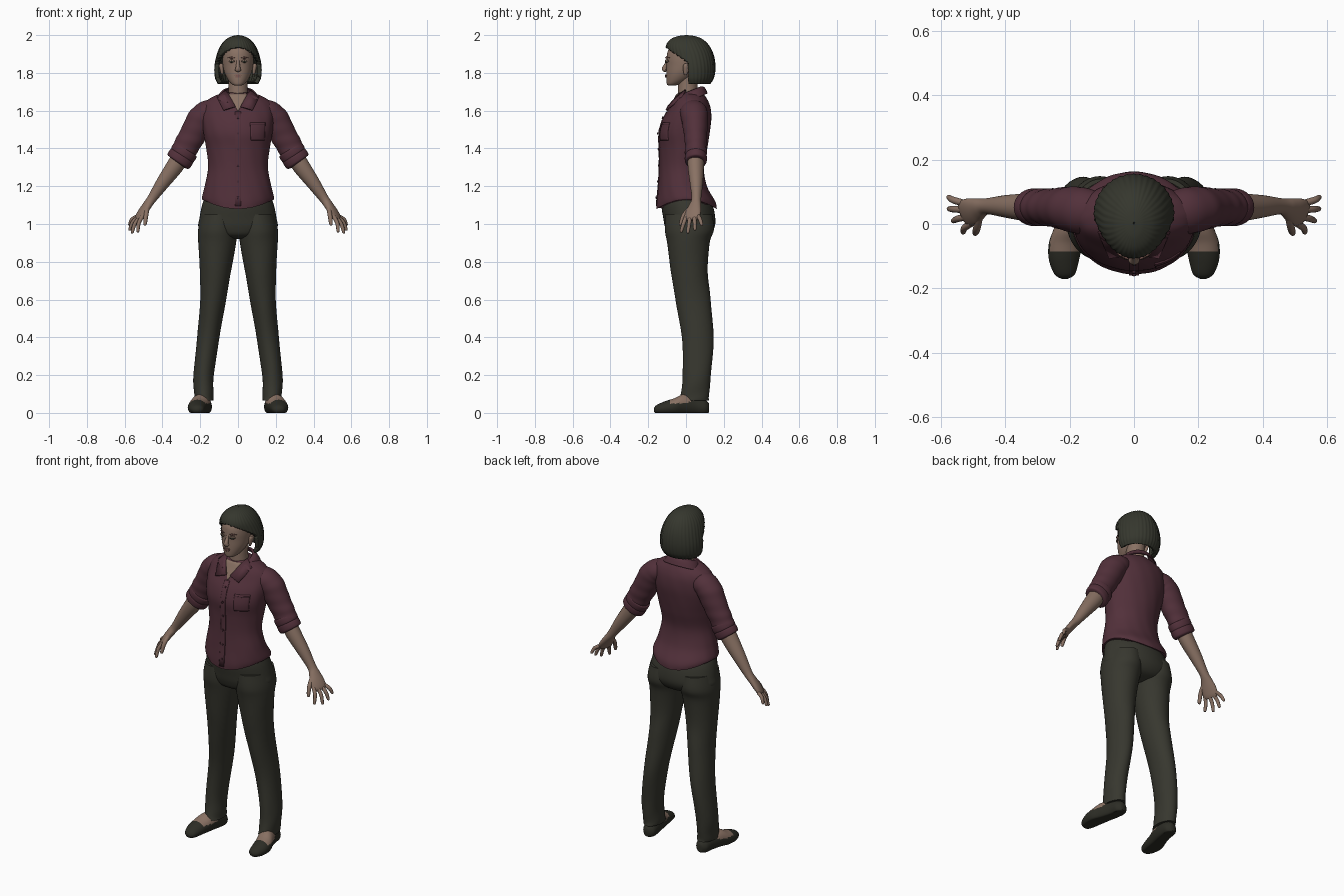
import bpy, bmesh, math
from math import sin, cos, pi
from mathutils import Vector
from mathutils.bvhtree import BVHTree

if "Cube" in bpy.data.objects:
    bpy.data.objects.remove(bpy.data.objects["Cube"])


def material(name, r, g, b):
    m = bpy.data.materials.new(name)
    m.use_nodes = True
    m.diffuse_color = (r, g, b, 1)
    node = m.node_tree.nodes["Principled BSDF"]
    node.inputs["Base Color"].default_value = (r, g, b, 1)
    node.inputs["Roughness"].default_value = 0.8
    return m


SKIN = material("skin", .25, .165, .125)
LIP = material("lip", .2, .1, .085)
SHIRT = material("plum shirt", .085, .03, .043)
SEAM = material("dark plum trim", .062, .022, .032)
CLOTH = material("dark olive trousers", .038, .038, .028)
HAIR = material("dark hair", .036, .038, .027)
SHOE = material("dark shoe", .026, .026, .019)
TREES = {}


def finish(name, bm, mats, mirror=False, thick=0, angle=50):
    bmesh.ops.recalc_face_normals(bm, faces=bm.faces)
    TREES[name] = BVHTree.FromBMesh(bm)
    mesh = bpy.data.meshes.new(name)
    bm.to_mesh(mesh)
    bm.free()
    ob = bpy.data.objects.new(name, mesh)
    bpy.context.scene.collection.objects.link(ob)
    for m in mats:
        mesh.materials.append(m)
    if thick:
        s = ob.modifiers.new("thickness", 'SOLIDIFY')
        s.thickness, s.offset = thick, -1
    if mirror:
        ob.modifiers.new("mirror", 'MIRROR').use_clip = False
    bpy.ops.object.select_all(action='DESELECT')
    ob.select_set(True)
    bpy.context.view_layer.objects.active = ob
    bpy.ops.object.shade_smooth_by_angle(angle=math.radians(angle))
    return ob


def spline(rows, steps):
    """Smooth Catmull-Rom blend between section rows."""
    out = []
    for i in range(len(rows) - 1):
        p = [rows[max(i - 1, 0)], rows[i], rows[i + 1], rows[min(i + 2, len(rows) - 1)]]
        for s in range(steps):
            t = s / steps
            out.append([b + .5 * t * (c - a + t * (2*a - 5*b + 4*c - d + t * (3*b - 3*c + d - a)))
                        for a, b, c, d in zip(*p)])
    return out + [rows[-1]]


def loft(name, rings, mats, sides=40, steps=5, warp=None, keep=None, paint=None,
         caps=True, **kw):
    """Skin over ellipse rings, each given as centre + two half axes."""
    bm = bmesh.new()
    rows = spline(rings, steps)
    grid = []
    for j, r in enumerate(rows):
        c, u, v = Vector(r[:3]), Vector(r[3:6]), Vector(r[6:])
        line = []
        for k in range(sides):
            a = 2 * pi * k / sides
            co = c + u * cos(a) + v * sin(a)
            line.append(bm.verts.new(warp(co, c, a, j / (len(rows) - 1)) if warp else co))
        grid.append(line)
    for lo, hi in zip(grid, grid[1:]):
        for k in range(sides):
            n = (k + 1) % sides
            quad = (lo[k], lo[n], hi[n], hi[k])
            mid = sum((q.co for q in quad), Vector()) / 4
            if keep is None or keep(mid):
                f = bm.faces.new(quad)
                f.material_index = paint(mid) if paint else 0
    if caps:
        bm.faces.new(grid[0])
        bm.faces.new(grid[-1])
    bmesh.ops.delete(bm, geom=[v for v in bm.verts if not v.link_faces], context='VERTS')
    return finish(name, bm, mats, **kw)


def stack(rows, tilt=0):
    """Level rings from (z, x0, x1, y0, y1)."""
    return [((a + b) / 2, (c + d) / 2, z, (b - a) / 2, 0, 0, 0, (d - c) / 2, tilt * (d - c) / 2)
            for z, a, b, c, d in rows]


def body(rows, tilt=0):
    """Level centred rings from (z, half width, y0, y1)."""
    return stack([(z, -w, w, c, d) for z, w, c, d in rows], tilt)


def limb(rows, ref=(0, 1, 0)):
    """Rings square to a path from (x, y, z, radius along ref, other radius)."""
    out, pts = [], [Vector(r[:3]) for r in rows]
    for i, r in enumerate(rows):
        t = (pts[min(i + 1, len(pts) - 1)] - pts[max(i - 1, 0)]).normalized()
        u = Vector(ref)
        u = (u - t * u.dot(t)).normalized()
        out.append((*pts[i], *(u * r[3]), *(u.cross(t) * r[4])))
    return out


def plate(name, target, cx, cz, w, h, mat, low=1, oval=False, lift=.004, mirror=False):
    """Thin patch laid on the front of another part; low scales its bottom width."""
    n, bm, grid = 10, bmesh.new(), []
    for j in range(n + 1):
        g = 2 * j / n - 1
        half = w / 2 * (math.sqrt(max(1 - g * g, .01)) if oval else low + (1 - low) * (g + 1) / 2)
        row = []
        for i in range(n + 1):
            x, z = cx + half * (2 * i / n - 1), cz + g * h / 2
            hit = TREES[target].ray_cast(Vector((x, -1, z)), Vector((0, 1, 0)))[0]
            row.append(bm.verts.new((x, (hit.y if hit else -.05) - lift, z)))
        grid.append(row)
    for a, b in zip(grid, grid[1:]):
        for i in range(n):
            bm.faces.new((a[i], a[i + 1], b[i + 1], b[i]))
    return finish(name, bm, [mat], mirror=mirror, thick=.006)


# Trousers: hips and two legs
loft("trouser_hips", body([(1.16, .17, -.12, .1), (1.1, .19, -.13, .14), (1.03, .204, -.12, .155),
     (.98, .207, -.11, .15), (.94, .15, -.09, .12), (.92, .05, -.04, .06)]), [CLOTH])
loft("trouser_legs", stack([(1.05, .01, .195, -.11, .14), (.97, .002, .211, -.112, .148),
     (.9, .01, .21, -.1, .125), (.75, .037, .202, -.08, .115), (.6, .063, .2, -.056, .13),
     (.4, .098, .216, -.022, .146), (.2, .128, .236, -.017, .132), (.1, .13, .232, -.028, .122),
     (.065, .13, .23, -.035, .122)]), [CLOTH], mirror=True,
     warp=lambda co, c, a, t: c + (co - c) * (1 + .015 * sin(t * 34 + 3 * a) * t))

# Feet and slip-on shoes, with the open instep in skin
def shoe_ring(y, x0, x1, z0, z1):
    return ((x0 + x1) / 2, y, (z0 + z1) / 2, (x1 - x0) / 2, 0, 0, 0, 0, (z1 - z0) / 2)

loft("shoes", [shoe_ring(*r) for r in [(-.17, .205, .225, .008, .025), (-.155, .183, .247, -.004, .042),
     (-.11, .17, .264, -.012, .062), (-.06, .16, .264, -.014, .078), (-.01, .148, .247, -.014, .1),
     (.05, .14, .226, -.014, .09), (.1, .14, .216, -.012, .07), (.122, .16, .196, .002, .05)]],
     [SHOE, SKIN], mirror=True, steps=8,
     paint=lambda m: int(-.085 < m.y < .05 and m.z > .05 + max(0, m.y) * .4),
     warp=lambda co, c, a, t: Vector((co.x, co.y, max(co.z, 0))))
loft("ankles", stack([(.05, .15, .22, -.02, .08), (.1, .152, .212, -.015, .075),
     (.16, .152, .21, .0, .075)]), [SKIN], mirror=True)

# Shirt body with a curved hem
def shirt_warp(co, c, a, t):
    hem = max(0, 1 - t * 5)
    fold = 1 + .008 * sin(5 * a + 18 * t) * sin(9 * a)
    co = c + (co - c) * fold
    return co + Vector((0, 0, .05 * hem * cos(a) ** 2))

loft("shirt_body", body([(1.08, .188, -.155, .162), (1.12, .19, -.155, .155), (1.2, .176, -.147, .112),
     (1.3, .158, -.14, .094), (1.4, .168, -.14, .112), (1.48, .182, -.145, .126),
     (1.55, .19, -.125, .134), (1.61, .188, -.09, .13), (1.65, .168, -.068, .118),
     (1.68, .12, -.052, .1), (1.695, .07, -.04, .085)]), [SHIRT], sides=72, steps=6, warp=shirt_warp)
plate("neck_opening", "shirt_body", 0, 1.645, .1, .09, SKIN, low=.05)
plate("button_placket", "shirt_body", 0, 1.345, .032, .5, SHIRT)
for i in range(6):
    plate("shirt_button", "shirt_body", 0, 1.14 + i * .085, .012, .012, SEAM, oval=True, lift=.009)
plate("chest_pocket", "shirt_body", .105, 1.49, .08, .095, SHIRT, low=.9)
plate("pocket_hem", "shirt_body", .105, 1.527, .08, .006, SEAM, lift=.007)

# Collar: standing band and two pointed flaps
loft("collar_band", body([(1.66, .115, -.045, .115), (1.695, .092, -.045, .098),
     (1.705, .07, -.04, .078)], tilt=.4), [SHIRT], caps=False, thick=.006,
     keep=lambda m: m.y > -.02 or abs(m.x) > .045)
bm = bmesh.new()
bm.faces.new([bm.verts.new(p) for p in [(.066, -.005, 1.712), (.112, -.025, 1.672),
              (.078, -.108, 1.605), (.014, -.098, 1.625), (.046, -.05, 1.68)]])
finish("collar_flaps", bm, [SHIRT], mirror=True, thick=.008)

# Sleeves and rolled cuffs
def creases(co, c, a, t):
    return c + (co - c) * (1 + .025 * sin(38 * t + 2 * sin(a)) * t)

loft("sleeves", limb([(.1, .035, 1.605, .06, .055), (.155, .04, 1.592, .072, .066),
     (.195, .046, 1.555, .07, .073), (.235, .05, 1.48, .062, .07), (.275, .052, 1.41, .056, .067),
     (.3, .052, 1.365, .053, .064)]), [SHIRT], steps=7, warp=creases, mirror=True)
for i in range(2):
    x, z = .274 + i * .02, 1.397 - i * .032
    loft("sleeve_cuffs", limb([(x, .052, z, .05, .062), (x + .004, .052, z - .006, .058, .07),
         (x + .021, .052, z - .033, .057, .069), (x + .026, .052, z - .04, .045, .055)]),
         [SHIRT], mirror=True)

# Forearms, palms and fingers
SPREAD = (.45, .9, 0)
loft("forearms", limb([(.285, .052, 1.385, .043, .048), (.335, .052, 1.305, .042, .046),
     (.4, .055, 1.215, .034, .036), (.455, .055, 1.135, .025, .025), (.48, .048, 1.1, .033, .022),
     (.503, .038, 1.065, .044, .02), (.522, .032, 1.035, .043, .016), (.53, .03, 1.02, .034, .01)],
     SPREAD), [SKIN], mirror=True)

def finger(name, a, b, c, r):
    rows = [(*a, r, r), (*b, r, r), (*c, r * .75, r * .75)]
    tip = Vector(c) + (Vector(c) - Vector(b)).normalized() * r * .7
    loft(name, limb(rows + [(*tip, r * .2, r * .2)], SPREAD), [SKIN], sides=12, mirror=True)

tips = [(.53, -.025, .962), (.56, .01, .957), (.573, .047, .972), (.574, .083, .997)]
for i, tip in enumerate(tips):
    k = (i - 1.5) / 1.5
    base = Vector((.518 + .014 * k, .034 + .032 * k, 1.042))
    mid = base.lerp(Vector(tip), .5) + Vector((.008, 0, .004))
    finger("finger", base, mid, tip, .0105)
finger("thumb", (.48, .022, 1.085), (.487, -.012, 1.045), (.492, -.028, 1.0), .012)

# Neck and head
loft("neck", body([(1.62, .07, -.06, .08), (1.67, .056, -.045, .07), (1.72, .05, -.042, .06),
     (1.8, .05, -.04, .07)]), [SKIN])
loft("head", body([(1.733, .014, -.092, -.06), (1.74, .033, -.101, -.03), (1.765, .054, -.104, .02),
     (1.8, .071, -.104, .06), (1.84, .08, -.103, .09), (1.88, .083, -.103, .1), (1.92, .08, -.094, .1),
     (1.96, .06, -.062, .075), (1.98, .02, -.02, .03)]), [SKIN])
loft("nose", limb([(0, -.096, 1.872, .008, .008), (0, -.103, 1.85, .008, .009),
     (0, -.114, 1.825, .013, .013), (0, -.112, 1.815, .012, .017), (0, -.104, 1.808, .004, .008)]),
     [SKIN], sides=20)
loft("ears", stack([(1.79, .08, .088, -.01, .004), (1.805, .076, .093, -.014, .012),
     (1.835, .076, .1, -.016, .022), (1.85, .08, .096, -.008, .016)]), [SKIN], sides=20, mirror=True)
plate("eyelids", "head", .032, 1.862, .028, .015, SKIN, oval=True, mirror=True, lift=.005)
plate("lash_lines", "head", .032, 1.859, .026, .0035, HAIR, oval=True, mirror=True, lift=.006)
plate("eyebrows", "head", .034, 1.88, .034, .004, LIP, oval=True, mirror=True)
plate("upper_lip", "head", 0, 1.788, .038, .008, LIP, oval=True, lift=.006)
plate("lower_lip", "head", 0, 1.779, .032, .009, LIP, oval=True, lift=.006)

# Bobbed hair, open around the face and ribbed into strands
loft("hair", body([(1.742, .106, -.06, .128), (1.775, .121, -.08, .148), (1.83, .124, -.09, .155),
     (1.89, .113, -.1, .147), (1.94, .094, -.106, .125), (1.975, .066, -.085, .092),
     (1.994, .032, -.045, .05), (2, .003, 0, .006)]), [HAIR], sides=144, steps=8, caps=False,
     thick=.022, keep=lambda m: m.y > .012 - max(0, m.z - 1.855) * 1.5,
     warp=lambda co, c, a, t: c + (co - c) * (1 + .012 * sin(36 * a + 4 * t)))
